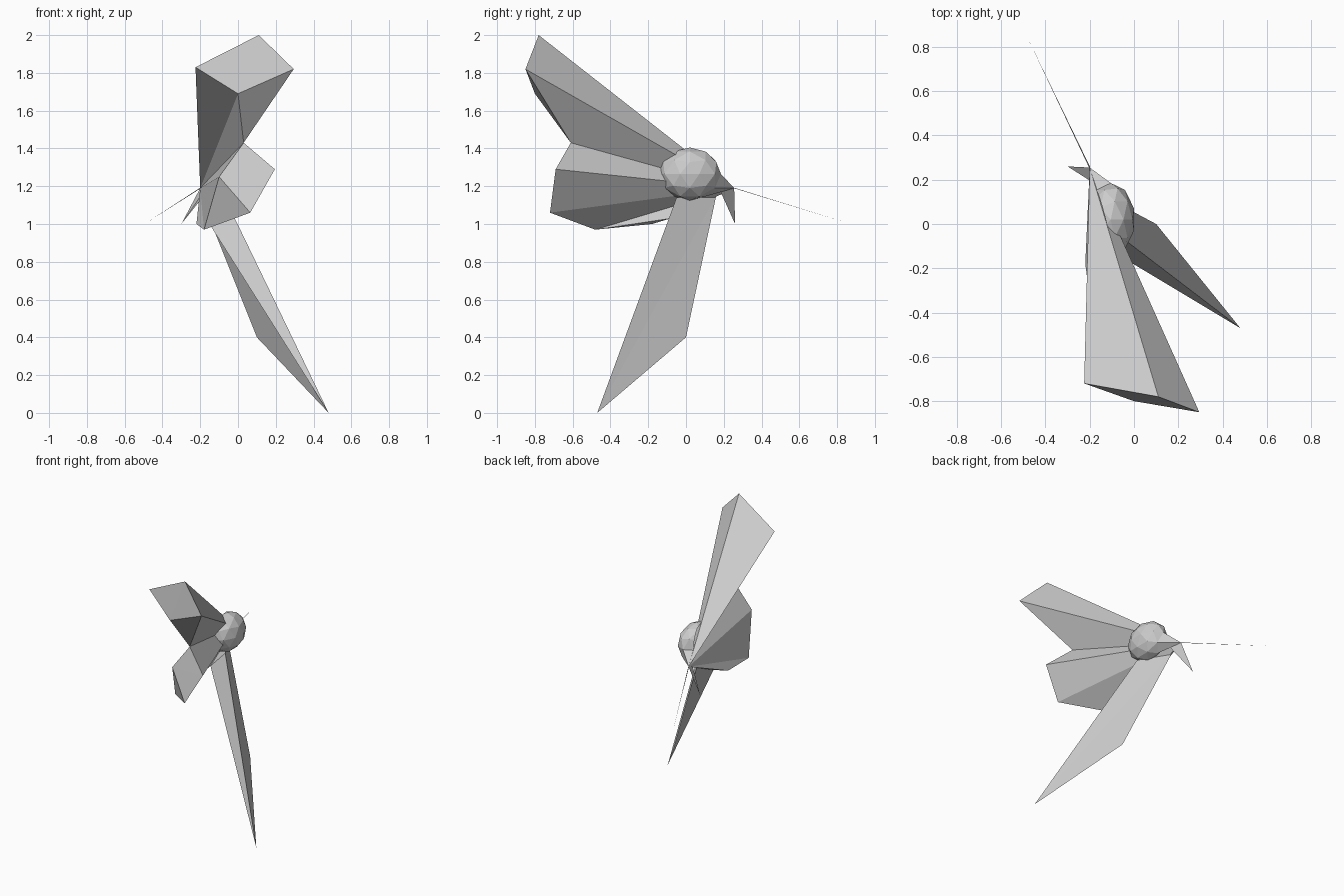
import bpy
import bmesh
from mathutils import Vector

cube = bpy.data.objects.get("Cube")
if cube:
    bpy.data.objects.remove(cube, do_unlink=True)

# Single grey material
grey = bpy.data.materials.new("plain grey")
grey.use_nodes = True
colour = (0.6, 0.6, 0.6, 1)
grey.diffuse_color = colour
grey.node_tree.nodes["Principled BSDF"].inputs["Base Color"].default_value = colour


def finish(name, bm):
    """Turn a bmesh into a flat-shaded grey object."""
    bmesh.ops.recalc_face_normals(bm, faces=bm.faces)
    mesh = bpy.data.meshes.new(name)
    bm.to_mesh(mesh)
    bm.free()
    mesh.materials.append(grey)
    obj = bpy.data.objects.new(name, mesh)
    bpy.context.collection.objects.link(obj)
    return obj


def shell(name, points, faces):
    """Build facets from named corners; each face is a string of corner letters."""
    bm = bmesh.new()
    verts = {key: bm.verts.new(co) for key, co in points.items()}
    for face in faces.split():
        bm.faces.new([verts[key] for key in face])
    return finish(name, bm)


# Corners shared by several parts
hub = Vector((-0.20, 0.255, 1.19))
crest = Vector((0.11, -0.78, 2.0))
notch = Vector((0.03, -0.61, 1.43))
keel = Vector((-0.18, -0.48, 0.97))
root = Vector((-0.17, -0.08, 1.03))

# Faceted body: one corner drawn out to the hub, the wing side cut away
centre = Vector((-0.105, 0.02, 1.265))
radii = Vector((0.11, 0.165, 0.14))
bm = bmesh.new()
bmesh.ops.create_icosphere(bm, subdivisions=2, radius=1)
for v in bm.verts:
    v.co = centre + v.co * radii
min(bm.verts, key=lambda v: (v.co - hub).length).co = hub
side = (crest - hub).cross(notch - hub).normalized()
if side.x > 0:
    side.negate()
bmesh.ops.bisect_plane(bm, geom=bm.verts[:] + bm.edges[:] + bm.faces[:],
                       plane_co=hub, plane_no=side, clear_outer=True)
finish("body", bm)

# Upper and middle wings meet at the notch
shell("front_wings", {
    "k": hub,
    "a": (0.295, -0.85, 1.82), "b": crest,
    "c": (-0.225, -0.72, 1.83), "d": (0.0, -0.80, 1.69),
    "e": notch,
    "f": (0.195, -0.69, 1.29), "g": (0.065, -0.72, 1.06),
    "h": keel, "i": (-0.10, -0.63, 1.25),
}, "dab dbc ade kab kbc kcd kde kea eif ifg igh kef kfg kgh khi kie")

# Thin fin joining the middle wing to the lower one
shell("lower_fin", {
    "k": hub, "h": keel, "s": (-0.22, -0.18, 1.0), "r": root,
}, "khs ksr khr hsr")

# Long downward spike
shell("lower_wing", {
    "k": hub, "t": (0.48, -0.47, 0.0), "l": (0.10, 0.0, 0.40),
    "a": (-0.07, -0.05, 1.14), "b": (-0.20, 0.16, 1.15), "c": root,
}, "tlb tba tac tcb kca kcb kab")

# Small rear beak
shell("rear_beak", {
    "k": hub, "n": (-0.30, 0.26, 1.0),
    "p": (-0.14, 0.17, 1.20), "q": (-0.19, 0.19, 1.16),
}, "knp kqn pnq kpq")

# Needle trailing from the hub
shell("rear_needle", {
    "t": (-0.48, 0.84, 1.01), "u": hub + Vector((0.0, 0.0, 0.002)),
    "v": hub + Vector((0.003, 0, -0.001)), "w": hub + Vector((-0.003, 0, -0.001)),
}, "tuv tvw twu uwv")
